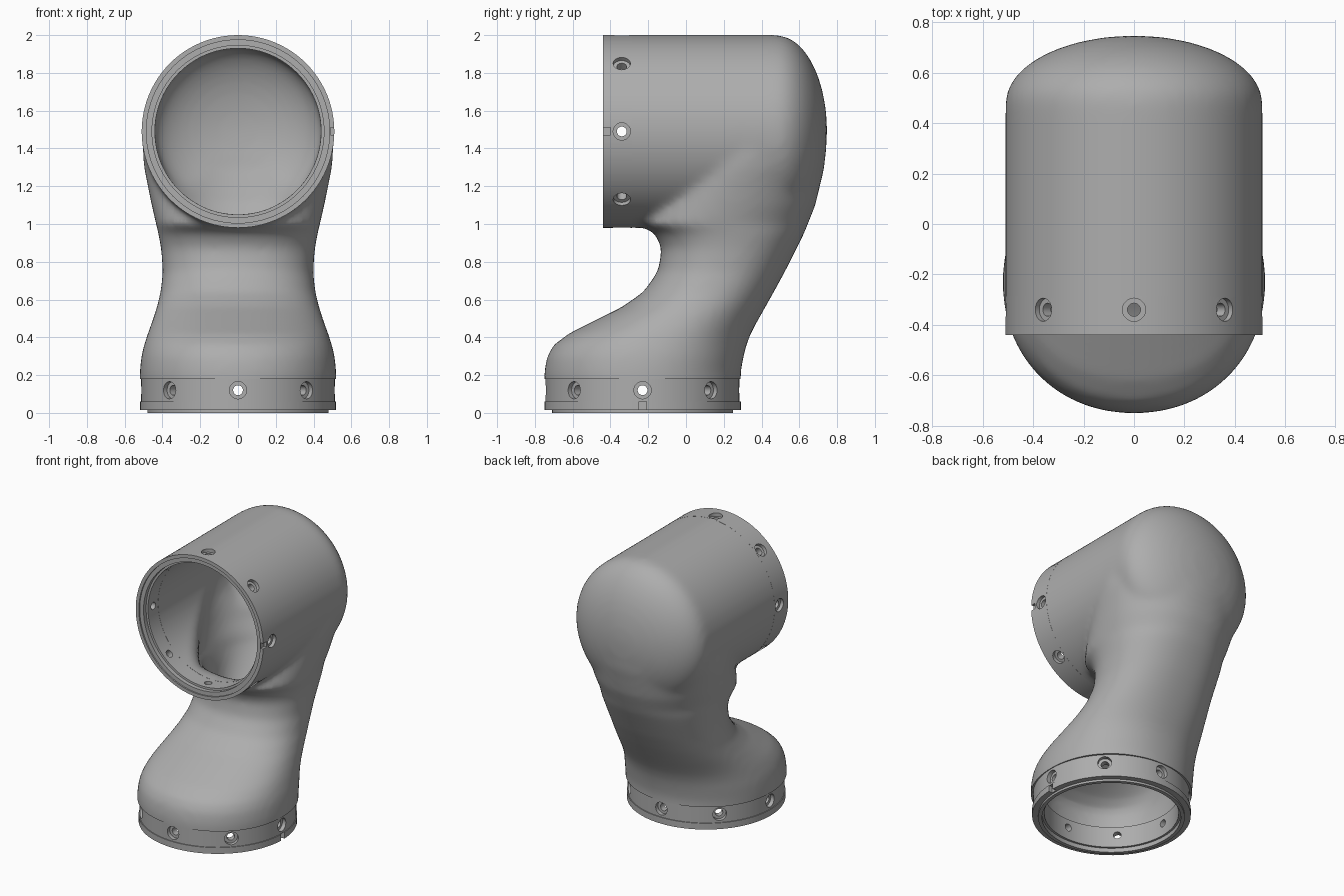
import bpy, bmesh, math
from mathutils import Matrix, Vector

if "Cube" in bpy.data.objects:
    bpy.data.objects.remove(bpy.data.objects["Cube"])

SEGMENTS = 96
HEAD_Z, BASE_Y, RADIUS, WALL = 1.49, -0.23, 0.51, 0.07

grey = bpy.data.materials.new("cast_grey")
grey.use_nodes = True
grey.diffuse_color = (0.42, 0.42, 0.42, 1)
grey.node_tree.nodes["Principled BSDF"].inputs["Base Color"].default_value = grey.diffuse_color


def make_object(name, bm):
    bmesh.ops.recalc_face_normals(bm, faces=bm.faces)
    mesh = bpy.data.meshes.new(name)
    bm.to_mesh(mesh)
    bm.free()
    mesh.materials.append(grey)
    obj = bpy.data.objects.new(name, mesh)
    bpy.context.scene.collection.objects.link(obj)
    return obj


def bake(obj):
    """Replace the mesh with the result of its modifiers."""
    graph = bpy.context.evaluated_depsgraph_get()
    graph.update()
    mesh = bpy.data.meshes.new_from_object(obj.evaluated_get(graph))
    obj.modifiers.clear()
    obj.data = mesh


def finish(obj, angle):
    obj.data.shade_smooth()
    obj.data.set_sharp_from_angle(angle=math.radians(angle))


def loft(bm, rings, closed=False):
    """Skin rings of points; cap the ends, or join last to first."""
    loops = [[bm.verts.new(p) for p in ring] for ring in rings]
    pairs = list(zip(loops, loops[1:]))
    if closed:
        pairs.append((loops[-1], loops[0]))
    else:
        bm.faces.new(loops[0])
        bm.faces.new(loops[-1])
    for a, b in pairs:
        for i in range(len(a)):
            j = (i + 1) % len(a)
            bm.faces.new((a[i], a[j], b[j], b[i]))


def oval(ry, rx, power=2.0, count=SEGMENTS):
    """Points of a superellipse around the origin."""
    for i in range(count):
        t = math.tau * i / count
        c, s = math.cos(t), math.sin(t)
        yield (math.copysign(abs(c) ** (2 / power), c) * rx,
               math.copysign(abs(s) ** (2 / power), s) * ry)


def lathe_rings(profile, matrix, count=SEGMENTS):
    return [[matrix @ Vector((x, y, h)) for x, y in oval(r, r, count=count)]
            for r, h in profile]


# Neck: height, front y, back y, half width
neck = [
    (-0.1, -0.75, 0.29, 0.52), (0.22, -0.75, 0.29, 0.52),
    (0.3, -0.735, 0.305, 0.512), (0.36, -0.70, 0.32, 0.497),
    (0.42, -0.62, 0.343, 0.478), (0.48, -0.5, 0.375, 0.456),
    (0.56, -0.34, 0.42, 0.43), (0.64, -0.225, 0.465, 0.41),
    (0.75, -0.148, 0.525, 0.398), (0.87, -0.128, 0.585, 0.407),
    (0.95, -0.165, 0.625, 0.422), (1.0, -0.25, 0.645, 0.434),
    (1.1, -0.2, 0.685, 0.457), (1.3, -0.1, 0.733, 0.498),
    (HEAD_Z, 0.0, 0.745, RADIUS),
]
body_bm = bmesh.new()
rings = []
for z, front, back, half in neck:
    power = 2 + 0.25 * max(0, math.sin(math.pi * z / HEAD_Z))
    rings.append([(x, y + (front + back) / 2, z)
                  for x, y in oval((back - front) / 2, half, power)])
loft(body_bm, rings)

# Head: a horizontal cylinder with a domed back
to_head = Matrix.Translation((0, 0, HEAD_Z)) @ Matrix.Rotation(-math.pi / 2, 4, "X")
profile = [(RADIUS, -0.6)]
for i in range(12):
    t = math.pi / 2 * i / 11.5
    profile.append((RADIUS * math.cos(t), 0.48 + 0.267 * math.sin(t)))
loft(body_bm, lathe_rings(profile, to_head))

# Fuse neck and head into one blended skin
body = make_object("elbow_shell", body_bm)
remesh = body.modifiers.new("fuse", "REMESH")
remesh.mode = "VOXEL"
remesh.voxel_size = 0.02
smooth = body.modifiers.new("blend", "SMOOTH")
smooth.factor = 0.5
smooth.iterations = 14
bake(body)

# Open both ends where the collars begin
bm = bmesh.new()
bm.from_mesh(body.data)


def open_end(point, normal, test):
    faces = [f for f in bm.faces if test(f.calc_center_median())]
    geom = set(faces)
    for f in faces:
        geom.update(f.edges)
        geom.update(f.verts)
    bmesh.ops.bisect_plane(bm, geom=list(geom), plane_co=point,
                           plane_no=normal, clear_outer=True)


open_end((0, 0, 0.18), (0, 0, -1), lambda c: c.z < 0.3)
open_end((0, -0.285, 0), (0, -1, 0), lambda c: c.z > 0.93 and c.y < -0.2)
bm.to_mesh(body.data)
bm.free()
wall = body.modifiers.new("wall", "SOLIDIFY")
wall.thickness = WALL
wall.offset = -1
bake(body)
finish(body, 50)


# Collars: turned rings with eight counterbored screw holes and a key slot
def collar(name, profile, matrix, hole_height, slot_height):
    bm = bmesh.new()
    loft(bm, lathe_rings(profile, matrix), closed=True)
    ring = make_object(name, bm)

    cut = bmesh.new()
    bore = [(0.026, 0.36), (0.026, 0.485), (0.046, 0.485), (0.046, 0.58)]
    for i in range(8):
        turn = (matrix @ Matrix.Translation((0, 0, hole_height))
                @ Matrix.Rotation(math.tau * i / 8, 4, "Z")
                @ Matrix.Rotation(math.pi / 2, 4, "Y"))
        loft(cut, lathe_rings(bore, turn, 20))
    slot = (matrix @ Matrix.Translation((0.54, 0, slot_height / 2 - 0.02))
            @ Matrix.Diagonal((0.1, 0.04, slot_height + 0.04, 1)))
    bmesh.ops.create_cube(cut, size=1, matrix=slot)
    cutter = make_object(name + "_cutter", cut)
    cutter.hide_render = True

    drill = ring.modifiers.new("drill", "BOOLEAN")
    drill.operation = "DIFFERENCE"
    drill.solver = "EXACT"
    drill.object = cutter
    bake(ring)
    bpy.data.objects.remove(cutter)
    finish(ring, 30)


collar("base_collar",
       [(0.48, 0), (0.48, 0.015), (0.52, 0.015), (0.52, 0.06), (0.514, 0.06),
        (0.514, 0.18), (0.44, 0.18), (0.44, 0.03), (0.455, 0.03), (0.455, 0)],
       Matrix.Translation((0, BASE_Y, 0)), 0.12, 0.06)
collar("head_collar",
       [(0.485, 0), (RADIUS, 0), (RADIUS, 0.155), (0.44, 0.155), (0.44, 0.04),
        (0.455, 0.04), (0.455, 0.01), (0.485, 0.01)],
       Matrix.Translation((0, -0.44, 0)) @ to_head, 0.1, 0.04)
